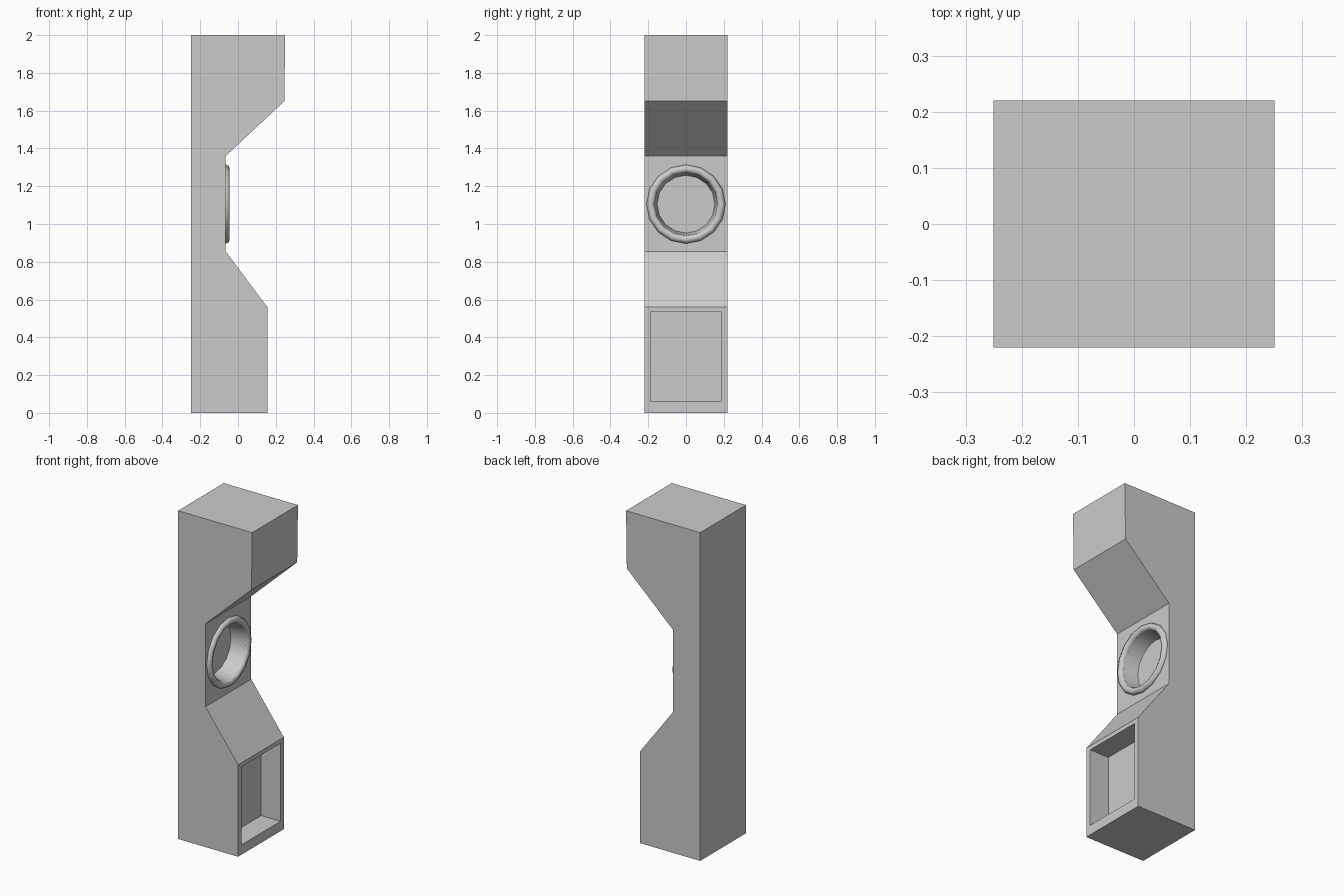
import bpy, bmesh, math

cube = bpy.data.objects.get("Cube")
if cube:
    bpy.data.objects.remove(cube, do_unlink=True)

grey = bpy.data.materials.new("plain_grey")
grey.use_nodes = True
colour = (0.6, 0.6, 0.6, 1)
grey.diffuse_color = colour
grey.node_tree.nodes["Principled BSDF"].inputs["Base Color"].default_value = colour

HALF_DEPTH = 0.22
WAIST_X = -0.065
RING_Z = 1.105
SIDEWAYS = (0, math.pi / 2, 0)


def finish(name):
    obj = bpy.context.object
    obj.name = name
    obj.data.materials.append(grey)
    return obj


def carve(target, cutter):
    cutter.hide_render = True
    mod = target.modifiers.new("recess", 'BOOLEAN')
    mod.object = cutter
    mod.operation = 'DIFFERENCE'
    mod.solver = 'EXACT'
    bpy.ops.object.select_all(action='DESELECT')
    target.select_set(True)
    bpy.context.view_layer.objects.active = target
    bpy.ops.object.modifier_apply(modifier=mod.name)
    bpy.data.objects.remove(cutter, do_unlink=True)


# Body: side profile extruded through the depth
profile = [(-0.25, 0), (0.155, 0), (0.155, 0.56), (WAIST_X, 0.855),
           (WAIST_X, 1.36), (0.245, 1.65), (0.25, 2), (-0.25, 2)]
bm = bmesh.new()
front = bm.faces.new([bm.verts.new((x, -HALF_DEPTH, z)) for x, z in profile])
extruded = bmesh.ops.extrude_face_region(bm, geom=[front])["geom"]
bmesh.ops.translate(bm, vec=(0, 2 * HALF_DEPTH, 0),
                    verts=[g for g in extruded if isinstance(g, bmesh.types.BMVert)])
bmesh.ops.recalc_face_normals(bm, faces=bm.faces)
mesh = bpy.data.meshes.new("body")
bm.to_mesh(mesh)
bm.free()
body = bpy.data.objects.new("body", mesh)
bpy.context.collection.objects.link(body)
mesh.materials.append(grey)

# Rectangular pocket in the lower block
bpy.ops.mesh.primitive_cube_add(size=1, location=(0.125, 0, 0.2975))
pocket = finish("pocket_cutter")
pocket.scale = (0.2, 0.376, 0.475)
carve(body, pocket)

# Tapered round recess in the waist
bpy.ops.mesh.primitive_cone_add(vertices=16, radius1=0.153, radius2=0.173, depth=0.13,
                                location=(-0.09, 0, RING_Z), rotation=SIDEWAYS)
carve(body, finish("round_recess_cutter"))
bpy.ops.object.shade_smooth_by_angle(angle=math.radians(30))

# Raised rim around the recess
bpy.ops.mesh.primitive_torus_add(major_segments=16, minor_segments=8,
                                 major_radius=0.188, minor_radius=0.021,
                                 location=(WAIST_X, 0, RING_Z), rotation=SIDEWAYS)
finish("rim_ring")
bpy.ops.object.shade_smooth_by_angle(angle=math.radians(50))
